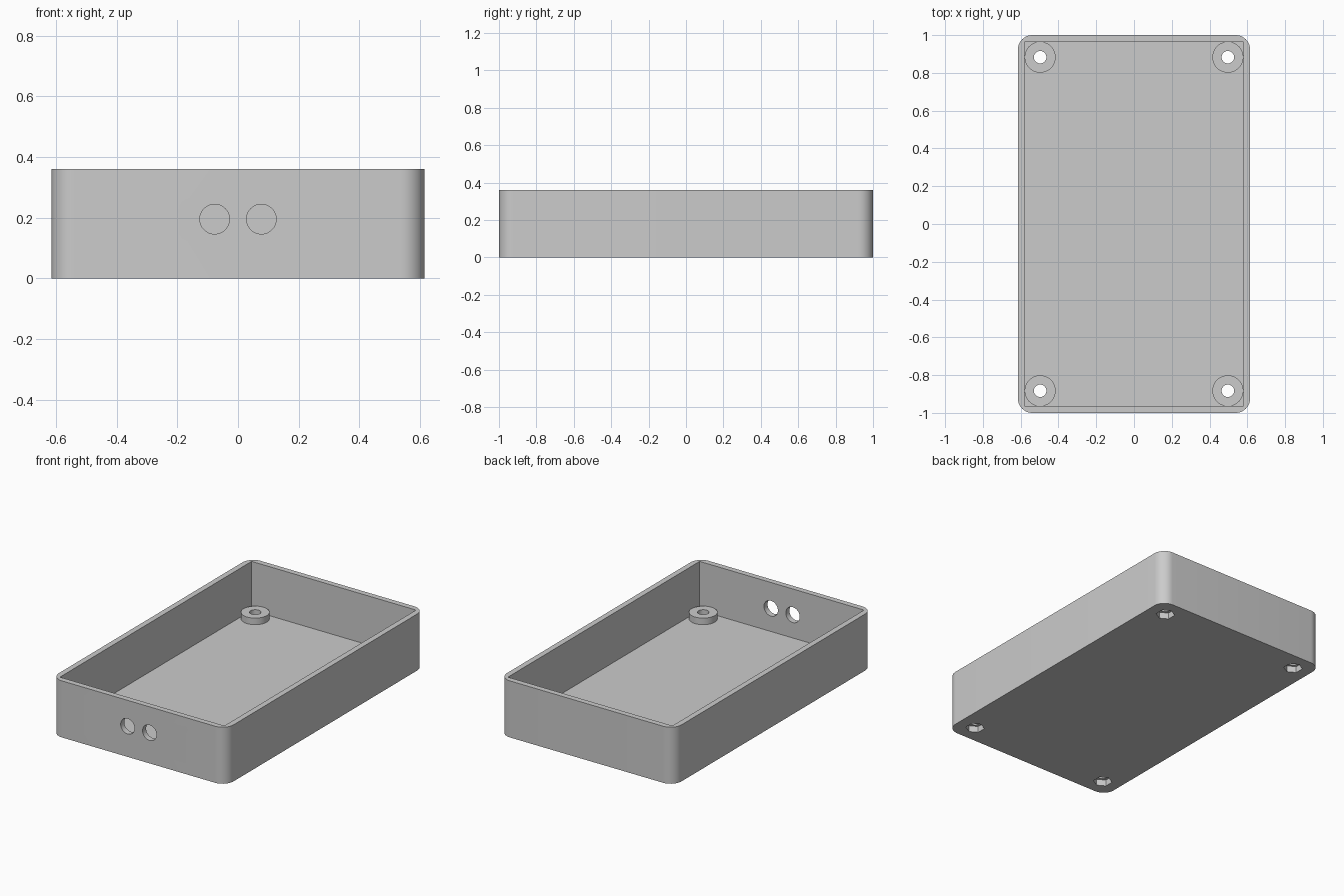
import bpy, bmesh, math

cube = bpy.data.objects.get("Cube")
if cube:
    bpy.data.objects.remove(cube, do_unlink=True)

HALF_X, HALF_Y, HEIGHT = 0.615, 1.0, 0.36
WALL, FLOOR, CORNER = 0.036, 0.048, 0.077
BOSS_X, BOSS_Y, BOSS_R, BOSS_TOP = 0.497, 0.883, 0.082, 0.09
SCREW_R, NUT_R, NUT_DEPTH = 0.033, 0.056, 0.04

grey = bpy.data.materials.new("plain grey")
grey.use_nodes = True
colour = (0.6, 0.6, 0.6, 1)
grey.diffuse_color = colour
grey.node_tree.nodes["Principled BSDF"].inputs["Base Color"].default_value = colour


def add_object(name, bm):
    bmesh.ops.recalc_face_normals(bm, faces=bm.faces)
    mesh = bpy.data.meshes.new(name)
    bm.to_mesh(mesh)
    bm.free()
    mesh.materials.append(grey)
    obj = bpy.data.objects.new(name, mesh)
    bpy.context.collection.objects.link(obj)
    return obj


def activate(obj):
    bpy.ops.object.select_all(action='DESELECT')
    obj.select_set(True)
    bpy.context.view_layer.objects.active = obj


def prism(name, outline, bottom, top):
    bm = bmesh.new()
    face = bm.faces.new([bm.verts.new((x, y, bottom)) for x, y in outline])
    raised = bmesh.ops.extrude_face_region(bm, geom=[face])["geom"]
    verts = [v for v in raised if isinstance(v, bmesh.types.BMVert)]
    bmesh.ops.translate(bm, verts=verts, vec=(0, 0, top - bottom))
    return add_object(name, bm)


def circle(cx, cy, radius, sides, turn=0.0):
    angles = [turn + math.tau * i / sides for i in range(sides)]
    return [(cx + radius * math.cos(a), cy + radius * math.sin(a)) for a in angles]


def rounded_rectangle(hx, hy, radius, steps=12):
    points = []
    for quarter, (sx, sy) in enumerate([(1, 1), (-1, 1), (-1, -1), (1, -1)]):
        for i in range(steps + 1):
            a = math.pi / 2 * (quarter + i / steps)
            points.append((sx * (hx - radius) + radius * math.cos(a),
                           sy * (hy - radius) + radius * math.sin(a)))
    return points


def cut(target, cutter):
    cutter.hide_render = True
    mod = target.modifiers.new("cut", 'BOOLEAN')
    mod.operation = 'DIFFERENCE'
    mod.solver = 'EXACT'
    mod.object = cutter
    activate(target)
    bpy.ops.object.modifier_apply(modifier=mod.name)
    bpy.data.objects.remove(cutter, do_unlink=True)


def boss(name, cx, cy):
    # Ring standing on the floor around the screw hole
    bm = bmesh.new()
    sides = 48
    section = [(BOSS_R, FLOOR), (BOSS_R, BOSS_TOP), (SCREW_R, BOSS_TOP), (SCREW_R, NUT_DEPTH)]
    loops = [[bm.verts.new((x, y, z)) for x, y in circle(cx, cy, r, sides)] for r, z in section]
    for low, high in zip(loops, loops[1:]):
        for i in range(sides):
            j = (i + 1) % sides
            bm.faces.new((low[i], low[j], high[j], high[i]))
    return add_object(name, bm)


# Tray: rounded outside, square-cornered inside
tray = prism("tray", rounded_rectangle(HALF_X, HALF_Y, CORNER), 0, HEIGHT)
ix, iy = HALF_X - WALL, HALF_Y - WALL
cut(tray, prism("cavity_cutter", [(-ix, -iy), (ix, -iy), (ix, iy), (-ix, iy)], FLOOR, 1))

# Two round openings in the front wall
for side in (-1, 1):
    opening = prism("opening_cutter", circle(0, 0, 0.049, 48), -0.1, 0.1)
    opening.rotation_euler.x = math.pi / 2
    opening.location = (side * 0.077, -HALF_Y, 0.195)
    bpy.context.view_layer.update()
    cut(tray, opening)

# Screw bosses with nut pockets underneath
parts = [tray]
for y_name, sy in (("front", -1), ("back", 1)):
    for x_name, sx in (("right", -1), ("left", 1)):
        cx, cy = sx * BOSS_X, sy * BOSS_Y
        cut(tray, prism("nut_cutter", circle(cx, cy, NUT_R, 6, math.pi / 6), -0.1, NUT_DEPTH))
        cut(tray, prism("screw_cutter", circle(cx, cy, SCREW_R, 48), -0.1, 0.2))
        parts.append(boss(f"{y_name}_{x_name}_boss", cx, cy))

for part in parts:
    activate(part)
    bpy.ops.object.shade_smooth_by_angle(angle=math.radians(30))
